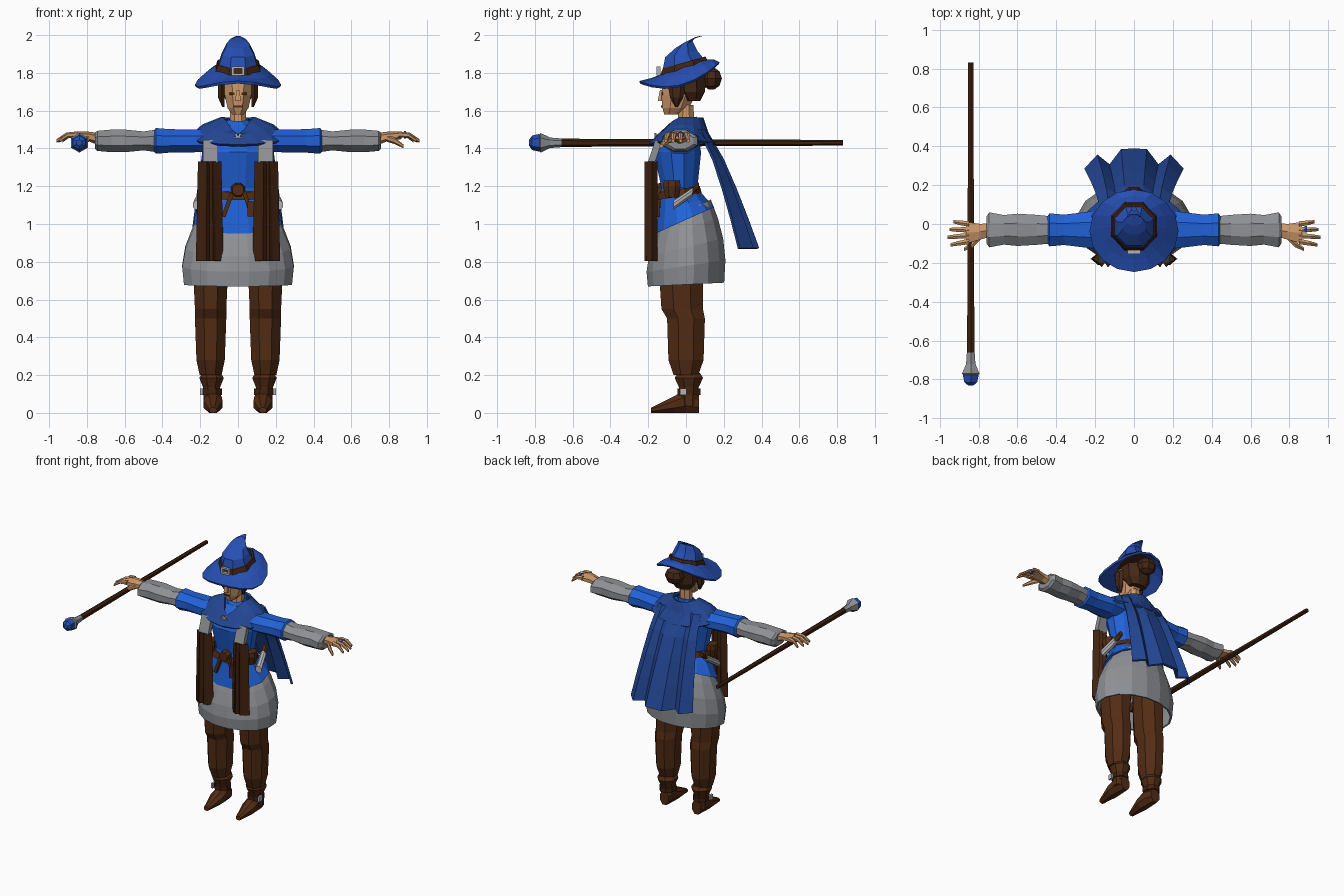
import bpy, bmesh
from math import sin, cos, pi, tau
from mathutils import Matrix

cube = bpy.data.objects.get("Cube")
if cube:
    bpy.data.objects.remove(cube, do_unlink=True)


def material(name, red, green, blue):
    mat = bpy.data.materials.new(name)
    mat.use_nodes = True
    mat.diffuse_color = (red, green, blue, 1)
    shader = mat.node_tree.nodes["Principled BSDF"]
    shader.inputs["Base Color"].default_value = mat.diffuse_color
    return mat


TUNIC = material("tunic blue", .015, .12, .68)
HAT = material("hat blue", .02, .08, .46)
CAPE = material("cape blue", .016, .06, .29)
CLOTH = material("cloth grey", .27, .28, .3)
METAL = material("metal grey", .45, .46, .48)
SKIN = material("skin", .6, .31, .14)
LEATHER = material("leather brown", .085, .025, .007)
SCARF = material("scarf brown", .055, .016, .005)
HAIR = material("hair brown", .06, .02, .008)
WOOD = material("staff wood", .045, .014, .005)


def finish(bm, name, mat, mirror=False, thick=0):
    bmesh.ops.recalc_face_normals(bm, faces=bm.faces)
    mesh = bpy.data.meshes.new(name)
    bm.to_mesh(mesh)
    bm.free()
    mesh.materials.append(mat)
    part = bpy.data.objects.new(name, mesh)
    bpy.context.collection.objects.link(part)
    if thick:
        solid = part.modifiers.new("thickness", 'SOLIDIFY')
        solid.thickness, solid.offset = thick, 0
    if mirror:
        part.modifiers.new("mirror", 'MIRROR')


def bridge(name, mat, rows, closed=True, caps=True, **options):
    """Join rows of points into one surface."""
    bm = bmesh.new()
    rows = [[bm.verts.new(point) for point in row] for row in rows]
    for low, high in zip(rows, rows[1:]):
        for i in range(0 if closed else 1, len(low)):
            bm.faces.new((low[i - 1], low[i], high[i], high[i - 1]))
    if closed and caps:
        bm.faces.new(rows[0])
        bm.faces.new(rows[-1])
    finish(bm, name, mat, **options)


def ring(at, wide, deep=None, u=0, v=0, tilt=0):
    """One cross-section: place on the axis, half sizes, shift and slope."""
    return at, wide, deep or wide, u, v, tilt


def loft(name, mat, axis, rings, sides=8, u=0, v=0, **options):
    rows = []
    for at, wide, deep, shift_u, shift_v, tilt in rings:
        row = []
        for i in range(sides):
            angle = tau * (i + .5) / sides
            across = wide * cos(angle) / cos(pi / sides)
            along = deep * sin(angle) / cos(pi / sides)
            place = at + tilt * along
            a, b = u + shift_u + across, v + shift_v + along
            row.append({'X': (place, a, b), 'Y': (a, place, b), 'Z': (a, b, place)}[axis])
        rows.append(row)
    bridge(name, mat, rows, **options)


def collar(name, mat, rules, sides=16, **options):
    """Open band whose rows each follow a rule of cosine and sine."""
    angles = [tau * i / sides for i in range(sides)]
    rows = [[rule(cos(a), sin(a)) for a in angles] for rule in rules]
    bridge(name, mat, rows, caps=False, **options)


def sheet(name, mat, rule, columns, steps, **options):
    """Draped cloth: the rule maps a column number and a drop to a point."""
    rows = [[rule(i, i / columns, step / steps) for i in range(-columns, columns + 1)]
            for step in range(steps + 1)]
    bridge(name, mat, rows, closed=False, **options)


def box(name, mat, place, size, turn=0, **options):
    bm = bmesh.new()
    matrix = Matrix.Translation(place) @ Matrix.Rotation(turn, 4, 'Y') @ Matrix.Diagonal((*size, 1))
    bmesh.ops.create_cube(bm, size=1, matrix=matrix)
    finish(bm, name, mat, **options)


# Hat: drooping brim, bent crown, band and buckle
collar("hat_brim", HAT, [
    lambda c, s: (.11 * c, .12 * s - .01, 1.825 + .04 * s),
    lambda c, s: (.165 * c, .165 * s - .02, 1.785 + .05 * s + .03 * s * s),
    lambda c, s: (.225 * c, .21 * s - .035, 1.73 + .05 * s + .07 * s * s),
], thick=.014)
loft("hat_crown", HAT, 'Z', [
    ring(1.82, wide=.11, deep=.12, v=-.01, tilt=.3),
    ring(1.9, wide=.085, v=-.025, tilt=.2),
    ring(1.95, wide=.06, deep=.045, v=-.01, tilt=.4),
    ring(1.975, wide=.04, deep=.03, v=.02, tilt=.5),
    ring(1.995, wide=.01, v=.08)])
loft("hat_band", SCARF, 'Z', [
    ring(1.815, wide=.12, deep=.13, tilt=.28),
    ring(1.855, wide=.108, deep=.113, tilt=.28)], v=-.01)
for side in (-1, 1):
    box("hat_buckle_side", METAL, (side * .027, -.145, 1.81), (.014, .02, .045))
    box("hat_buckle_bar", METAL, (0, -.145, 1.81 + side * .018), (.06, .02, .012))

# Head, face and hair
loft("neck", SKIN, 'Z', [ring(1.46, wide=.045), ring(1.63, wide=.04)])
loft("head", SKIN, 'Z', [
    ring(1.58, wide=.03, deep=.04, v=-.075),
    ring(1.615, wide=.056, deep=.07, v=-.055),
    ring(1.68, wide=.07, deep=.09, v=-.04),
    ring(1.8, wide=.08, deep=.09, v=-.03)])
loft("nose", SKIN, 'Z', [ring(1.65, wide=.015, deep=.02), ring(1.71, wide=.008)],
     sides=4, v=-.13)
box("mouth", HAIR, (0, -.127, 1.622), (.045, .009, .009))
box("eyes", HAIR, (.032, -.126, 1.69), (.025, .009, .014), mirror=True)
loft("hair_back", HAIR, 'Z', [
    ring(1.65, wide=.06, deep=.04, v=.02),
    ring(1.7, wide=.09, deep=.075, v=.01),
    ring(1.8, wide=.095, deep=.095)], v=.015)
loft("hair_locks", HAIR, 'Z', [
    ring(1.62, wide=.006, u=-.01),
    ring(1.67, wide=.018, deep=.03),
    ring(1.77, wide=.018, deep=.045)], sides=6, u=.088, v=-.05, mirror=True)
loft("hair_bun", HAIR, 'Z', [
    ring(1.77 + .06 * sin(angle), wide=.065 * cos(angle), deep=.055 * cos(angle))
    for angle in (-1.3, -.7, 0, .7, 1.3)], v=.135)

# Tunic, collar and skirt
loft("tunic", TUNIC, 'Z', [
    ring(1.02, wide=.23, deep=.155, v=.03, tilt=.45),
    ring(1.1, wide=.185, deep=.125, v=.015, tilt=.3),
    ring(1.19, wide=.14, deep=.095),
    ring(1.38, wide=.175, deep=.125, v=-.01),
    ring(1.46, wide=.19, deep=.1),
    ring(1.525, wide=.1, deep=.06, v=.025)], sides=12, v=-.035)
loft("tunic_collar", TUNIC, 'Z', [
    ring(1.46, wide=.085, v=-.03, tilt=.1),
    ring(1.555, wide=.05, tilt=.25)], caps=False, thick=.01)


def bell(t):
    wide = .18 + .11 * sin(2 * t)
    return ring(1.07 - .39 * t, wide, wide * .7, tilt=.45 - .4 * t)


loft("skirt", CLOTH, 'Z', [bell(step / 4) for step in range(5)],
     sides=16, caps=False, thick=.012)

# Shoulder mantle with an open neck, clasp and pleated cape
collar("mantle", CAPE, [
    lambda c, s: (.085 * c, .085 * s - .04 * min(0, s) ** 4, 1.56 - .09 * min(0, s) ** 4),
    lambda c, s: (.185 * c, .13 * s - .015, 1.52 - .05 * s * s),
    lambda c, s: (.27 * c, .175 * s - .02, 1.445 - .03 * s * s),
], thick=.016)
for side in (-1, 0, 1):
    box("clasp_bar", METAL, (0, -.162, 1.455), (.055, .012, .012), turn=side * pi / 3)


def cape_drape(i, u, t):
    pleat = (0, 0, -.08, -.03, -.1)[abs(i)]
    return u * (.17 + .08 * t), .1 + .28 * t ** .8 + pleat * (.3 + .7 * t), 1.5 - .63 * t


sheet("cape", CAPE, cape_drape, columns=4, steps=4, thick=.016)

# Hanging stole
sheet("stole_tails", SCARF,
      lambda i, u, t: (.15 + u * (.042 + .012 * t), -.175 - .02 * (i % 2), 1.33 - .525 * t),
      columns=3, steps=2, thick=.05, mirror=True)
sheet("stole_upper", CLOTH,
      lambda i, u, t: (.146 + .04 * u, -.145 - .04 * t, 1.44 - .12 * t),
      columns=1, steps=1, thick=.036, mirror=True)

# Belt, pouches and side flasks
loft("belt", LEATHER, 'Z', [
    ring(1.145, wide=.17, deep=.118, tilt=.15),
    ring(1.185, wide=.15, deep=.108, tilt=.15)], sides=12, v=-.035)
loft("belt_knot", LEATHER, 'Y', [ring(-.175, wide=.03), ring(-.12, wide=.04)], v=1.18)
box("belt_strap_right", LEATHER, (-.055, -.15, 1.1), (.022, .03, .13), turn=.35)
box("belt_strap_left", LEATHER, (.045, -.15, 1.13), (.02, .03, .09), turn=-.3)
box("front_pouch", LEATHER, (.075, -.16, 1.08), (.05, .04, .08))
loft("hip_pouches", LEATHER, 'Z', [
    ring(1.14, wide=.025, deep=.035),
    ring(1.2, wide=.037, deep=.047),
    ring(1.23, wide=.032, deep=.042)], u=.165, v=-.075, mirror=True)
loft("side_flasks", METAL, 'Y', [ring(-.065, wide=.024, u=.03, v=-.07), ring(.035, wide=.022)],
     u=.185, v=1.17, mirror=True)
loft("flask_caps", LEATHER, 'Y', [ring(.03, wide=.017), ring(.07, wide=.017, u=-.01, v=.035)],
     u=.185, v=1.17, mirror=True)

# Trousers
loft("trouser_legs", LEATHER, 'Z', [
    ring(.95, wide=.1, deep=.11, u=-.02),
    ring(.7, wide=.09, deep=.115, v=-.025),
    ring(.55, wide=.083, deep=.11, v=-.02),
    ring(.5, wide=.083, deep=.1),
    ring(.28, wide=.075, deep=.093),
    ring(.2, wide=.058, deep=.065)], u=.145, mirror=True)

# Boots with ankle strap and buckle
loft("boot_shafts", LEATHER, 'Z', [
    ring(.21, wide=.05, deep=.06),
    ring(.185, wide=.065, deep=.075),
    ring(.135, wide=.045, deep=.052),
    ring(.04, wide=.042, deep=.045)], u=.14, v=.015, mirror=True)
toe_rule = [(.068, .036, .05), (0, .045, .062), (-.06, .05, .045), (-.185, .02, .014)]
loft("boot_feet", LEATHER, 'Y',
     [ring(y, wide, tall, v=tall) for y, wide, tall in toe_rule], u=.132, mirror=True)
loft("boot_straps", SCARF, 'Z', [ring(z, wide=.053, deep=.06) for z in (.095, .128)],
     u=.138, v=.016, mirror=True)
box("boot_buckles", METAL, (.193, -.015, .112), (.014, .036, .036), mirror=True)

# Sleeves
ARM = dict(u=-.03, v=1.44, mirror=True)
loft("upper_sleeves", TUNIC, 'X', [
    ring(.13, wide=.085, deep=.06),
    ring(.22, wide=.095, deep=.06),
    ring(.36, wide=.078, deep=.062),
    ring(.435, wide=.085, deep=.068),
    ring(.445, wide=.07, deep=.055)], **ARM)
loft("lower_sleeves", CLOTH, 'X', [
    ring(.43, wide=.07, deep=.06),
    ring(.5, wide=.077, deep=.05),
    ring(.6, wide=.083, deep=.06),
    ring(.67, wide=.076, deep=.06),
    ring(.745, wide=.09, deep=.053),
    ring(.758, wide=.07, deep=.042)], **ARM)

# Hands
loft("palms", SKIN, 'X', [
    ring(.74, wide=.036, deep=.028, v=.01),
    ring(.79, wide=.04, deep=.022, u=-.01, v=.023),
    ring(.865, wide=.056, deep=.018, u=-.015, v=.03)], sides=6, **ARM)
for i, reach in enumerate((.07, .09, .1, .085)):
    spread = .012 - .01 * i
    loft("fingers", SKIN, 'X', [
        ring(.85, wide=.014, v=.034),
        ring(.86 + reach / 2, wide=.012, u=spread / 2, v=.03),
        ring(.86 + reach, wide=.008, u=spread)],
         sides=6, u=-.03 * i, v=1.44, mirror=True)
loft("thumbs", SKIN, 'X', [
    ring(.785, wide=.016, u=-.03, v=.015),
    ring(.83, wide=.015, u=-.075),
    ring(.875, wide=.009, u=-.1, v=-.028)], sides=6, **ARM)
loft("finger_ring", HAT, 'X', [ring(x, wide=.017) for x in (.878, .89)],
     sides=6, u=-.028, v=1.473)

# Staff with metal socket and crystal, held in the right hand
STAFF = dict(sides=6, u=-.84, v=1.43)
loft("staff_shaft", WOOD, 'Y', [ring(-.7, wide=.019), ring(.83, wide=.013)], **STAFF)
loft("staff_socket", CLOTH, 'Y', [
    ring(-.66, wide=.02), ring(-.72, wide=.024),
    ring(-.77, wide=.045), ring(-.785, wide=.03)], **STAFF)
loft("staff_crystal", HAT, 'Y', [
    ring(-.75, wide=.03), ring(-.78, wide=.04),
    ring(-.815, wide=.033), ring(-.83, wide=.014)], **STAFF)
